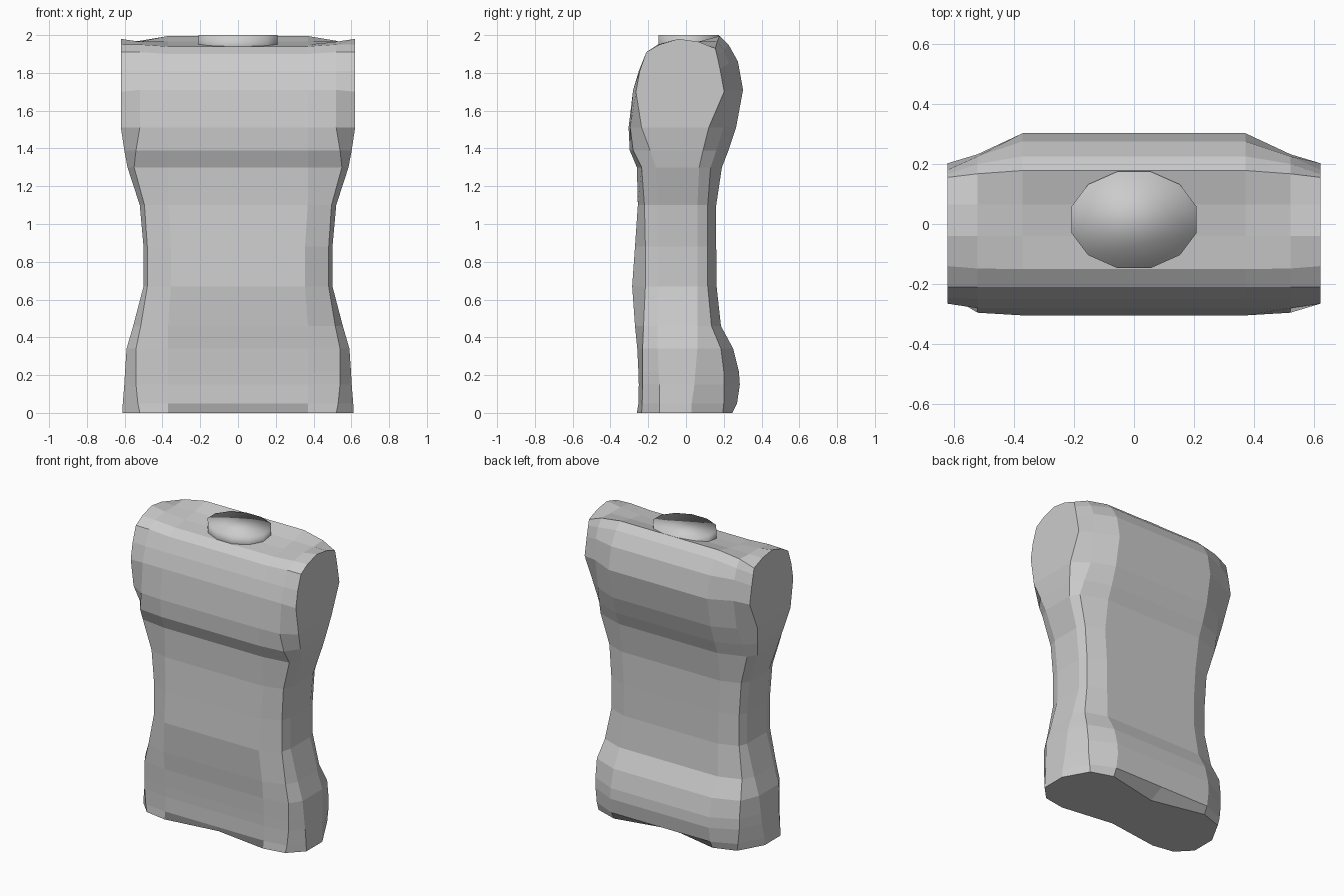
import bpy, bmesh, math

# Lower body levels: z, half width, bevel half width,
# front y (centre, bevel, edge), back y (centre, bevel, edge)
LOWER = [
    (0.00, .612, .52, -.260, -.235, -.14, .245, .195, .03),
    (0.05, .610, .53, -.252, -.232, -.14, .270, .200, .03),
    (0.15, .602, .54, -.250, -.230, -.14, .285, .200, .045),
    (0.22, .598, .54, -.252, -.230, -.145, .280, .200, .05),
    (0.34, .590, .54, -.258, -.230, -.15, .250, .185, .06),
    (0.46, .555, .515, -.270, -.225, -.15, .185, .135, .06),
    (0.67, .500, .48, -.285, -.215, -.15, .162, .115, .06),
    (0.88, .500, .48, -.270, -.215, -.15, .160, .115, .06),
    (1.10, .520, .495, -.255, -.220, -.15, .160, .115, .06),
    (1.30, .585, .55, -.260, -.235, -.16, .190, .130, .07),
    (1.39, .602, .54, -.298, -.280, -.19, .225, .160, .09),
]

# Shoulder arch, front to back: (y, z) at centre, at bevel, at the flat end
ARCH = [
    (-.304, 1.51, -.295, 1.51, -.235, 1.51),
    (-.280, 1.71, -.280, 1.71, -.265, 1.70),
    (-.250, 1.81, -.250, 1.81, -.245, 1.81),
    (-.210, 1.90, -.210, 1.91, -.210, 1.91),
    (-.150, 1.94, -.148, 1.95, -.140, 1.95),
    (-.040, 1.95, -.040, 1.965, -.040, 1.98),
    (0.065, 1.965, .065, 1.965, .065, 1.965),
    (0.178, 1.995, .167, 1.97, .155, 1.93),
    (0.225, 1.95, .200, 1.92, .165, 1.89),
    (0.275, 1.86, .225, 1.85, .180, 1.82),
    (0.302, 1.71, .232, 1.71, .202, 1.70),
    (0.265, 1.51, .200, 1.51, .120, 1.51),
]


def row(bm, w, w2, centre, bevel, edge, pinch=0.0):
    """One mirrored strip of seven points running from left to right."""
    c = min(.37, .71 * w)
    half = [(c, *centre), (w2, *bevel), (w, *edge)]
    pts = [(-x, y, z) for x, y, z in reversed(half)]
    pts += [(0, centre[0] + pinch, centre[1])] + half
    return [bm.verts.new(p) for p in pts]


def make_object(name, bm):
    bmesh.ops.recalc_face_normals(bm, faces=bm.faces)
    mesh = bpy.data.meshes.new(name)
    bm.to_mesh(mesh)
    bm.free()
    obj = bpy.data.objects.new(name, mesh)
    bpy.context.collection.objects.link(obj)
    return obj


# Torso: strips go up the front, over the shoulders and down the back
bm = bmesh.new()
front, back = [], []
for z, w, w2, f, f2, fe, b, b2, be in LOWER:
    low = z == 0
    front.append(row(bm, w, w2, (f, z), (f2, z), (fe, z), .05 if low else 0))
    back.append(row(bm, w, w2, (b, z), (b2, z), (be, z), -.08 if low else 0))
arch = [row(bm, .62, .52, p[:2], p[2:4], p[4:]) for p in ARCH]
strips = front + arch + back[::-1]
for a, b in zip(strips, strips[1:]):
    for i in range(6):
        bm.faces.new((a[i], a[i + 1], b[i + 1], b[i]))

# Side panels, flat shoulder ends and flat underside
side_f, side_b = front + [arch[0]], back + [arch[-1]]
for e in (0, 6):
    for i in range(len(LOWER)):
        bm.faces.new((side_f[i][e], side_b[i][e], side_b[i + 1][e], side_f[i + 1][e]))
    bm.faces.new([r[e] for r in arch])
bm.faces.new(front[0] + back[0][::-1])
make_object("torso", bm)

# Neck stub: short smooth-shaded oval plug
bm = bmesh.new()
rings = []
for z in (1.90, 2.0):
    rings.append([bm.verts.new((.216 * math.cos(t), .014 + .166 * math.sin(t), z))
                  for t in (math.tau * (k + .5) / 12 for k in range(12))])
for k in range(12):
    n = (k + 1) % 12
    bm.faces.new((rings[0][k], rings[0][n], rings[1][n], rings[1][k]))
bm.faces.new(rings[0])
bm.faces.new(rings[1])
for f in bm.faces:
    f.smooth = True
make_object("neck", bm)
